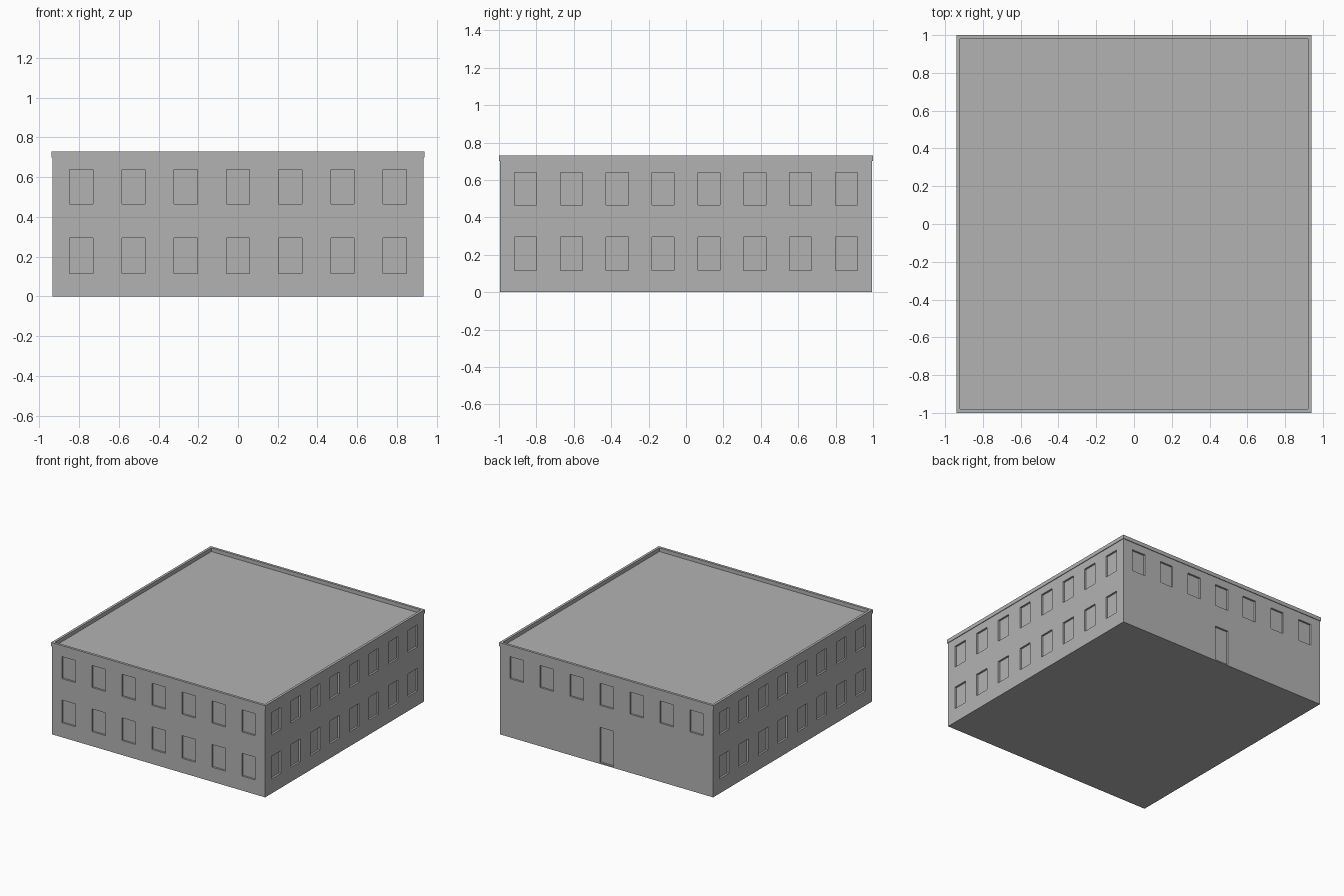
import bpy, bmesh
from mathutils import Matrix

if "Cube" in bpy.data.objects:
    bpy.data.objects.remove(bpy.data.objects["Cube"], do_unlink=True)

grey = bpy.data.materials.new("plain grey")
grey.use_nodes = True
grey.diffuse_color = (0.45, 0.45, 0.45, 1)
grey.node_tree.nodes["Principled BSDF"].inputs["Base Color"].default_value = grey.diffuse_color

HALF_X, HALF_Y, WALL_TOP, TOP = 0.935, 0.995, 0.70, 0.73
DEPTH = 0.015          # recess of windows and door
WIDTH = 0.118          # opening width
UPPER, LOWER, DOOR = (0.465, 0.64), (0.115, 0.295), (0.01, 0.29)


def add_box(bm, x, y, z):
    """Add a box spanning three (low, high) ranges."""
    spans = (x, y, z)
    centre = [(a + b) / 2 for a, b in spans]
    size = [b - a for a, b in spans]
    matrix = Matrix.Translation(centre) @ Matrix.Diagonal((*size, 1))
    bmesh.ops.create_cube(bm, size=1, matrix=matrix)


def make_object(name, bm):
    mesh = bpy.data.meshes.new(name)
    bm.to_mesh(mesh)
    bm.free()
    mesh.materials.append(grey)
    obj = bpy.data.objects.new(name, mesh)
    bpy.context.collection.objects.link(obj)
    return obj


def cut(target, cutter):
    """Apply a boolean cut and discard the cutter."""
    mod = target.modifiers.new("openings", "BOOLEAN")
    mod.operation, mod.solver, mod.object = "DIFFERENCE", "EXACT", cutter
    cutter.hide_render = True
    bpy.context.view_layer.objects.active = target
    bpy.ops.object.modifier_apply(modifier=mod.name)
    bpy.data.objects.remove(cutter, do_unlink=True)


def around(c, half):
    return (c - half, c + half)


# Building block
bm = bmesh.new()
add_box(bm, (-HALF_X, HALF_X), (-HALF_Y, HALF_Y), (0, WALL_TOP))
walls = make_object("walls", bm)

# Recessed windows on all walls, and one door in the middle of the back
bm = bmesh.new()
half = WIDTH / 2
for side in (-1, 1):
    for i in range(7):
        x = around((i - 3) * 0.263, half)
        for z in ((UPPER, LOWER) if side < 0 else (UPPER,)):
            add_box(bm, x, around(side * HALF_Y, DEPTH), z)
    for i in range(8):
        y = around((i - 3.5) * 0.245, half)
        for z in (UPPER, LOWER):
            add_box(bm, around(side * HALF_X, DEPTH), y, z)
add_box(bm, around(0, half), around(HALF_Y, DEPTH), DOOR)
cut(walls, make_object("opening_cutter", bm))

# Parapet rim around the flat roof
bm = bmesh.new()
add_box(bm, (-0.94, 0.94), (-1, 1), (WALL_TOP, TOP))
parapet = make_object("parapet", bm)
bm = bmesh.new()
add_box(bm, (-0.92, 0.92), (-0.98, 0.98), (WALL_TOP - 0.1, TOP + 0.1))
cut(parapet, make_object("parapet_cutter", bm))
